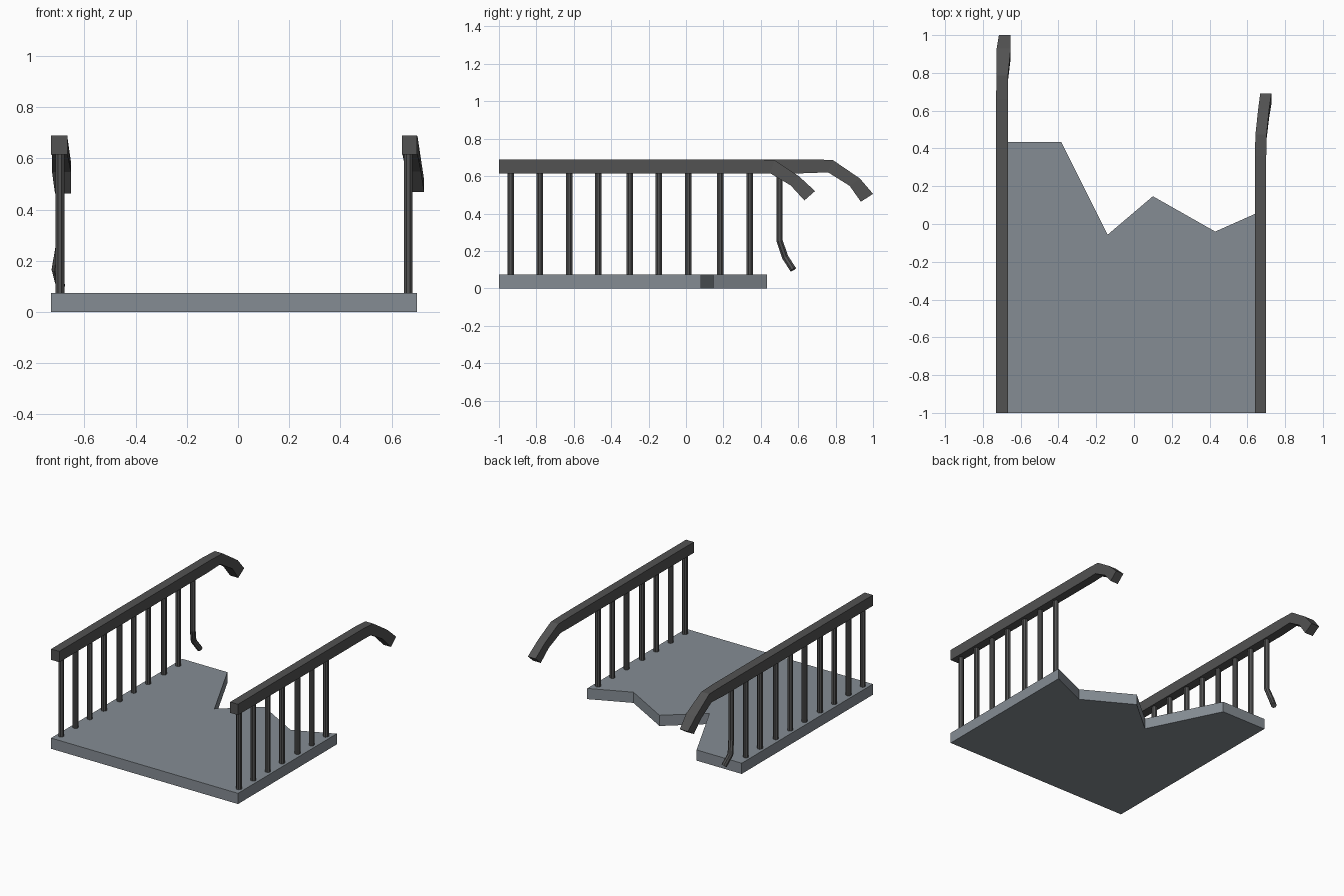
import bpy, bmesh, math
from mathutils import Vector

if "Cube" in bpy.data.objects:
    bpy.data.objects.remove(bpy.data.objects["Cube"])


def material(name, rgb):
    m = bpy.data.materials.new(name)
    m.diffuse_color = (*rgb, 1)
    m.use_nodes = True
    m.node_tree.nodes["Principled BSDF"].inputs["Base Color"].default_value = m.diffuse_color
    return m


DECK = material("blue grey stone", (0.235, 0.265, 0.295))
IRON = material("dark grey iron", (0.085, 0.085, 0.085))


def loft(name, rings, mat):
    """Skin a list of equal-length point rings and cap both ends."""
    bm = bmesh.new()
    rows = [[bm.verts.new(p) for p in r] for r in rings]
    n = len(rows[0])
    for a, b in zip(rows, rows[1:]):
        for i in range(n):
            j = (i + 1) % n
            bm.faces.new((a[i], a[j], b[j], b[i]))
    bm.faces.new(rows[0][::-1])
    bm.faces.new(rows[-1])
    bmesh.ops.recalc_face_normals(bm, faces=bm.faces)
    me = bpy.data.meshes.new(name)
    bm.to_mesh(me)
    bm.free()
    me.materials.append(mat)
    ob = bpy.data.objects.new(name, me)
    bpy.context.collection.objects.link(ob)
    return ob


def rod(name, path, r=0.0185, sides=8):
    """Round bar along a mostly vertical path, one ring per point."""
    pts = [Vector(p) for p in path]
    rings = []
    for i, p in enumerate(pts):
        d = (pts[min(i + 1, len(pts) - 1)] - pts[max(i - 1, 0)]).normalized()
        u = Vector((1, 0, 0))
        u = (u - d * u.dot(d)).normalized()
        v = d.cross(u)
        ring = []
        for k in range(sides):
            a = 2 * math.pi * (k + 0.5) / sides
            ring.append(p + r * (u * math.cos(a) + v * math.sin(a)))
        rings.append(ring)
    return loft(name, rings, IRON)


def rail(name, sections):
    """Each section: x min, x max, top (y, z), bottom (y, z)."""
    loft(name, [[(x0, *t), (x1, *t), (x1, *b), (x0, *b)]
                for x0, x1, t, b in sections], IRON)


# deck with a broken rear edge
outline = [(-0.73, -1), (0.70, -1), (0.70, 0.08), (0.43, -0.04),
           (0.10, 0.147), (-0.14, -0.057), (-0.385, 0.434), (-0.73, 0.434)]
loft("broken_deck", [[(x, y, z) for x, y in outline] for z in (0, 0.074)], DECK)

# handrails with bent, drooping ends
rail("left_handrail", [
    (-0.73, -0.667, (-1, 0.69), (-1, 0.615)),
    (-0.73, -0.667, (0.66, 0.69), (0.62, 0.615)),
    (-0.728, -0.667, (0.785, 0.686), (0.76, 0.62)),
    (-0.727, -0.653, (0.93, 0.587), (0.875, 0.548)),
    (-0.715, -0.653, (1.0, 0.505), (0.935, 0.463))])
rail("right_handrail", [
    (0.64, 0.70, (-1, 0.69), (-1, 0.615)),
    (0.64, 0.70, (0.36, 0.69), (0.36, 0.615)),
    (0.643, 0.702, (0.475, 0.685), (0.45, 0.615)),
    (0.657, 0.715, (0.605, 0.598), (0.56, 0.55)),
    (0.668, 0.727, (0.69, 0.52), (0.633, 0.47))])

# upright balusters: nine on the left, seven on the right
ys = [-0.938, -0.782, -0.625, -0.47, -0.30, -0.145, 0.012, 0.184, 0.34]
for side, x, count in (("left", -0.696, 9), ("right", 0.665, 7)):
    for i, y in enumerate(ys[:count]):
        rod(f"{side}_baluster_{i + 1}", [(x, y, 0.07), (x, y, 0.62)])

# hanging broken baluster
rod("bent_baluster", [(-0.696, 0.50, 0.62), (-0.696, 0.50, 0.255),
                      (-0.711, 0.53, 0.167), (-0.693, 0.573, 0.10)])
